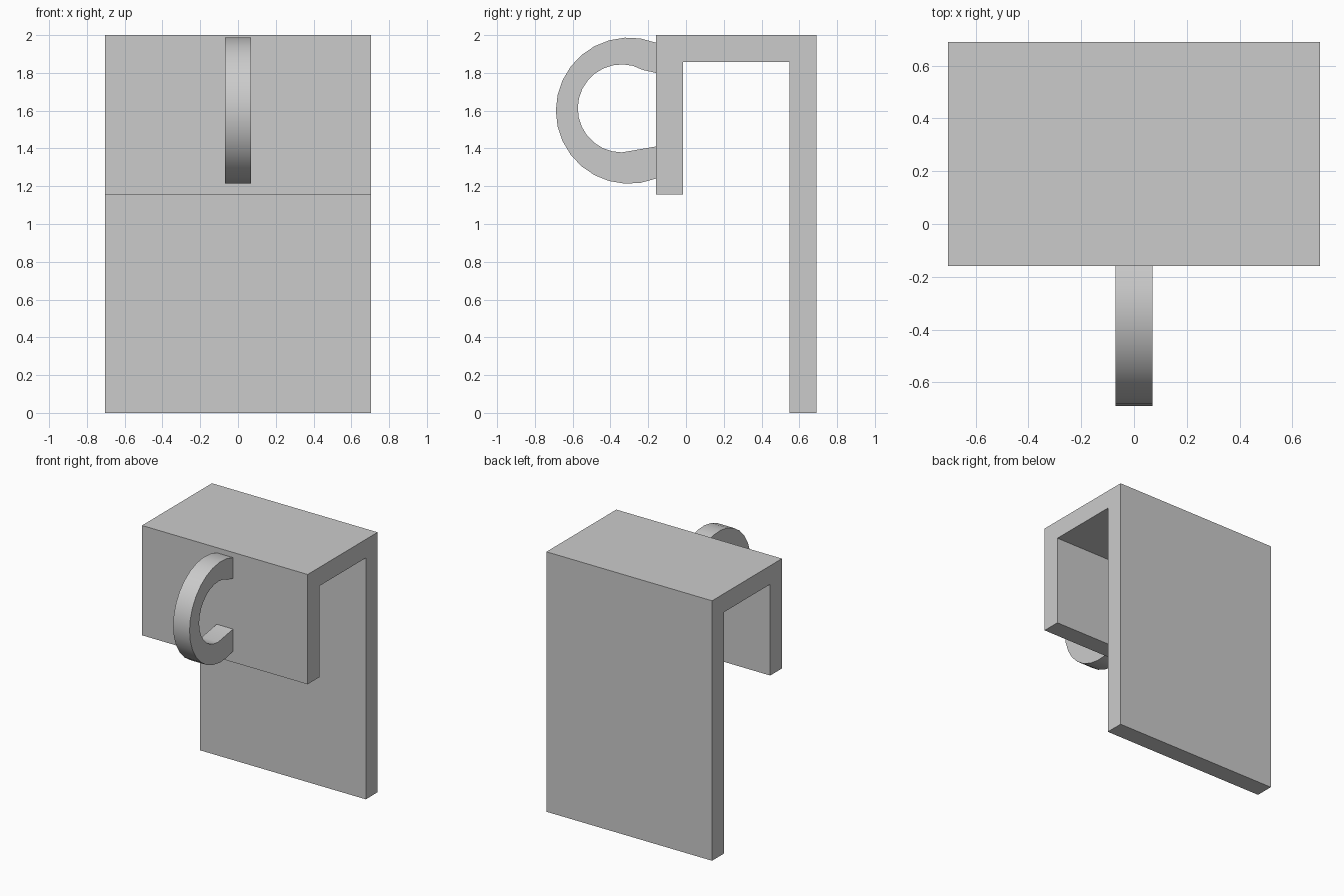
import bpy, bmesh
from math import sin, cos, pi, asin, radians

if "Cube" in bpy.data.objects:
    bpy.data.objects.remove(bpy.data.objects["Cube"], do_unlink=True)

grey = bpy.data.materials.new("plain grey")
grey.use_nodes = True
colour = (0.6, 0.6, 0.6, 1)
grey.diffuse_color = colour
grey.node_tree.nodes["Principled BSDF"].inputs["Base Color"].default_value = colour


def extrude_profile(name, profile, half_width):
    """Extrude a closed (y, z) outline symmetrically along x."""
    bm = bmesh.new()
    face = bm.faces.new([bm.verts.new((-half_width, y, z)) for y, z in profile])
    result = bmesh.ops.extrude_face_region(bm, geom=[face])
    moved = [v for v in result["geom"] if isinstance(v, bmesh.types.BMVert)]
    bmesh.ops.translate(bm, verts=moved, vec=(2 * half_width, 0, 0))
    bmesh.ops.recalc_face_normals(bm, faces=bm.faces)
    mesh = bpy.data.meshes.new(name)
    bm.to_mesh(mesh)
    bm.free()
    mesh.materials.append(grey)
    obj = bpy.data.objects.new(name, mesh)
    bpy.context.collection.objects.link(obj)
    return obj


def arc(cy, cz, radius, start, end, steps):
    return [(cy + radius * cos(a), cz + radius * sin(a))
            for a in (start + (end - start) * i / steps for i in range(steps + 1))]


# Hanging bracket: short front plate, top plate and long back plate
front, back, thick = -0.16, 0.69, 0.143
bracket = [(front, 1.155), (front, 2), (back, 2), (back, 0),
           (back - thick, 0), (back - thick, 2 - thick),
           (front + thick, 2 - thick), (front + thick, 1.155)]
extrude_profile("bracket", bracket, 0.705)

# Curved handle: round outside, round inside that flares to the front plate
radius = 0.387
reach = asin((1.96 - 1.6) / radius)
outer = arc(-0.302, 1.6, radius, reach, 2 * pi - reach, 18)
outer[0], outer[-1] = (front, 1.96), (front, 1.24)
inner = arc(-0.34, 1.612, 0.233, 1.5 * pi, 0.42 * pi, 15)
handle = outer + [(front, 1.41)] + inner + [(-0.23, 1.816), (front, 1.8)]
ring = extrude_profile("handle", handle, 0.07)

# Smooth the curved bands while keeping the rims sharp
bpy.ops.object.select_all(action="DESELECT")
ring.select_set(True)
bpy.context.view_layer.objects.active = ring
bpy.ops.object.shade_smooth_by_angle(angle=radians(30))
